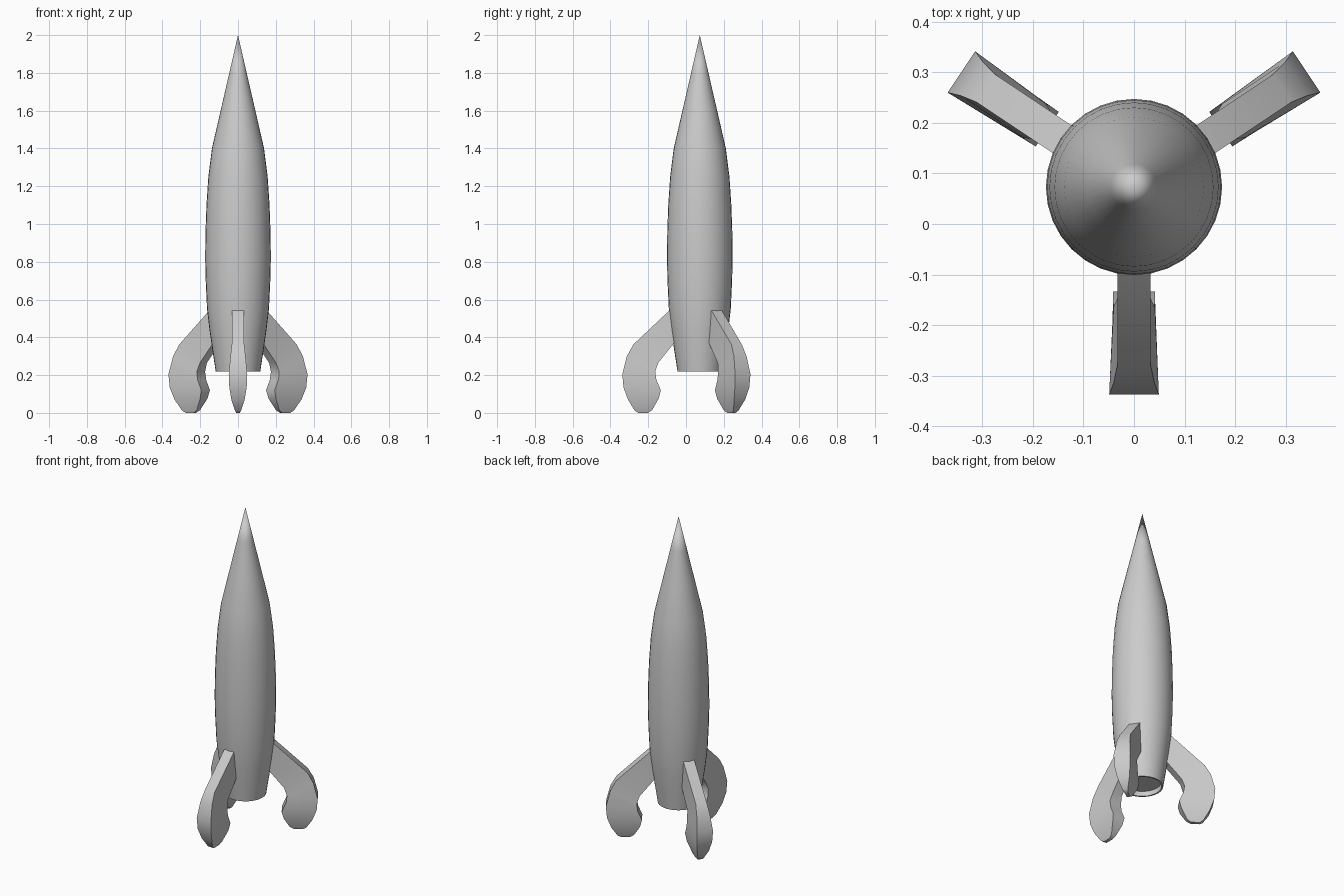
import bpy, bmesh, math

if "Cube" in bpy.data.objects:
    bpy.data.objects.remove(bpy.data.objects["Cube"])

CY = 0.073  # body axis offset in y


def finish(name, bm, angle):
    bmesh.ops.recalc_face_normals(bm, faces=bm.faces)
    mesh = bpy.data.meshes.new(name)
    bm.to_mesh(mesh)
    bm.free()
    ob = bpy.data.objects.new(name, mesh)
    bpy.context.collection.objects.link(ob)
    bpy.ops.object.select_all(action='DESELECT')
    ob.select_set(True)
    bpy.context.view_layer.objects.active = ob
    bpy.ops.object.shade_smooth_by_angle(angle=math.radians(angle))
    return ob


def body():
    # lathe profile (radius, z): recessed tail, rim, hull, pointed nose
    profile = [(0.108, 0.25), (0.109, 0.22), (0.118, 0.22), (0.135, 0.33),
               (0.151, 0.44), (0.164, 0.55), (0.171, 0.70), (0.174, 0.82),
               (0.172, 0.96), (0.167, 1.10), (0.157, 1.25), (0.138, 1.40),
               (0.092, 1.60), (0.046, 1.80)]
    n = 32
    bm = bmesh.new()
    rings = [[bm.verts.new((r * math.cos(2 * math.pi * i / n),
                            CY + r * math.sin(2 * math.pi * i / n), z))
              for i in range(n)] for r, z in profile]
    for a, b in zip(rings, rings[1:]):
        for i in range(n):
            j = (i + 1) % n
            bm.faces.new((a[i], a[j], b[j], b[i]))
    bm.faces.new(rings[0])
    tip = bm.verts.new((0, CY, 2.0))
    for i in range(n):
        bm.faces.new((rings[-1][i], rings[-1][(i + 1) % n], tip))
    finish("rocket_body", bm, 40)


def fin(name, degrees):
    # rows from root to foot: outer (r, z), inner (r, z), half width
    rows = [((0.158, 0.545), (0.12, 0.39), 0.033),
            ((0.352, 0.362), (0.220, 0.265), 0.033),
            ((0.386, 0.300), (0.236, 0.218), 0.040),
            ((0.410, 0.205), (0.230, 0.175), 0.049),
            ((0.404, 0.135), (0.206, 0.120), 0.046),
            ((0.380, 0.070), (0.218, 0.075), 0.035),
            ((0.345, 0.012), (0.252, 0.015), 0.016),
            ((0.325, 0.000), (0.275, 0.000), 0.010)]
    c, s = math.cos(math.radians(degrees)), math.sin(math.radians(degrees))
    bm = bmesh.new()
    loops = []
    for (ro, zo), (ri, zi), w in rows:
        wi = min(w, 0.041)
        loops.append([bm.verts.new((r * c - t * s, CY + r * s + t * c, z))
                      for r, t, z in ((ro, -w, zo), (ro, w, zo),
                                      (ri, wi, zi), (ri, -wi, zi))])
    for a, b in zip(loops, loops[1:]):
        for i in range(4):
            j = (i + 1) % 4
            bm.faces.new((a[i], a[j], b[j], b[i]))
    bm.faces.new(loops[0])
    bm.faces.new(loops[-1])
    finish(name, bm, 50)


body()
for name, deg in (("front_fin", -90), ("right_fin", 33.7), ("left_fin", 146.3)):
    fin(name, deg)
